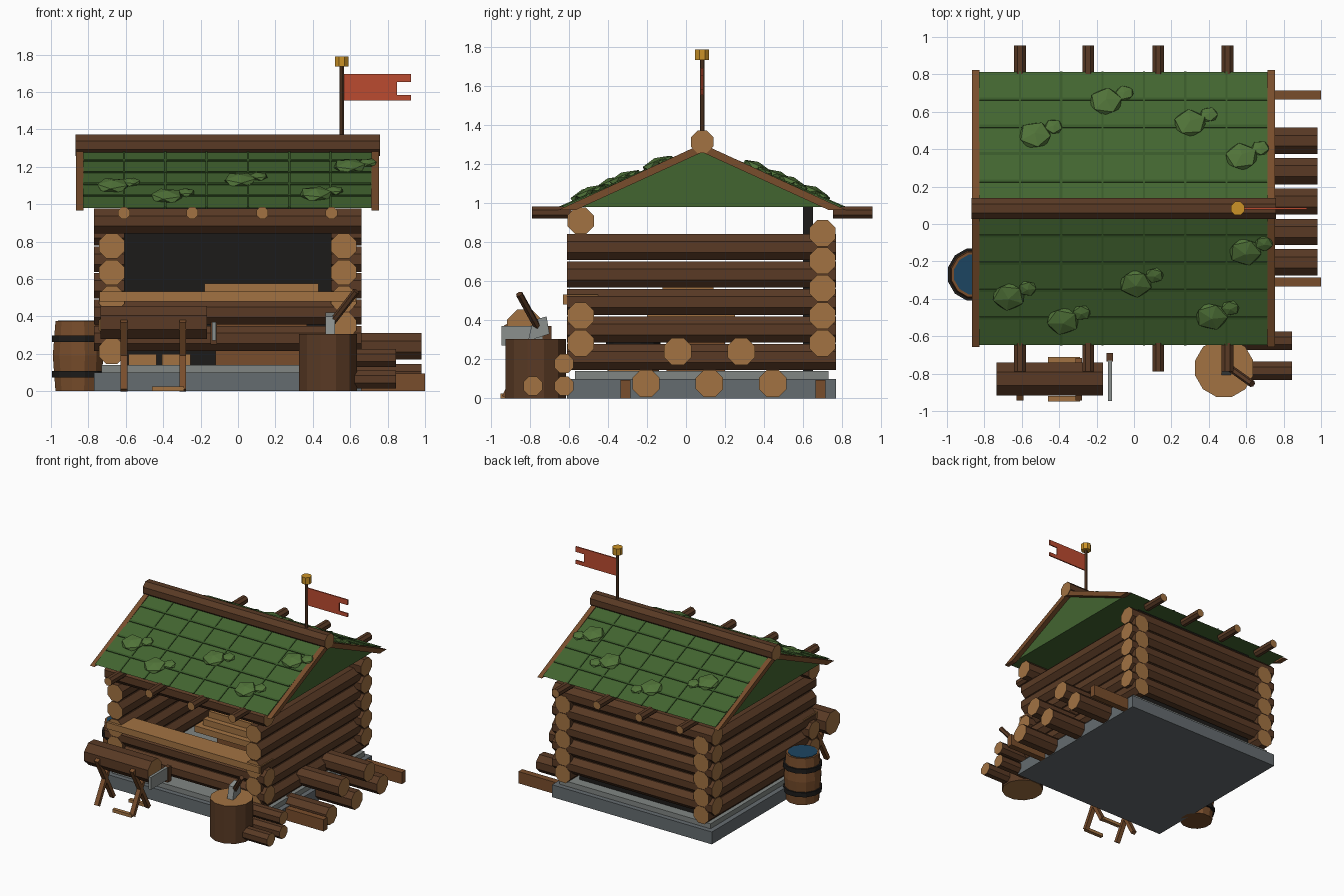
import bpy, bmesh, math, random
from mathutils import Vector, Matrix

if "Cube" in bpy.data.objects:
    bpy.data.objects.remove(bpy.data.objects["Cube"])

random.seed(4)
CX, CY = -0.055, 0.083      # cabin centre


def mat(name, r, g, b):
    m = bpy.data.materials.new(name)
    m.diffuse_color = (r, g, b, 1)
    m.use_nodes = True
    m.node_tree.nodes["Principled BSDF"].inputs["Base Color"].default_value = m.diffuse_color
    return m


BARK = mat("bark", 0.10, 0.042, 0.018)
WOOD = mat("cut_wood", 0.36, 0.17, 0.055)
PLANK = mat("plank", 0.19, 0.075, 0.025)
DARK = mat("dark", 0.012, 0.011, 0.01)
STONE = mat("stone", 0.13, 0.15, 0.16)
STONE2 = mat("light_stone", 0.22, 0.24, 0.23)
STEEL = mat("steel", 0.26, 0.28, 0.27)
GREEN = mat("roof_green", 0.055, 0.13, 0.03)
SEAM = mat("seam_green", 0.04, 0.10, 0.022)
MOSS = mat("moss", 0.08, 0.17, 0.04)
WATER = mat("water", 0.012, 0.06, 0.12)
GOLD = mat("gold", 0.6, 0.29, 0.02)
RED = mat("flag_red", 0.5, 0.07, 0.03)


def finish(name, bm, *mats):
    me = bpy.data.meshes.new(name)
    bmesh.ops.recalc_face_normals(bm, faces=bm.faces)
    bm.to_mesh(me)
    bm.free()
    for m in mats:
        me.materials.append(m)
    ob = bpy.data.objects.new(name, me)
    bpy.context.collection.objects.link(ob)
    return ob


def log(name, a, b, r, n=8, side=BARK, cap=WOOD, r2=None):
    a, b = Vector(a), Vector(b)
    d = b - a
    bm = bmesh.new()
    m = Matrix.Translation((a + b) / 2) @ d.to_track_quat('Z', 'Y').to_matrix().to_4x4() @ Matrix.Rotation(math.pi / n, 4, 'Z')
    bmesh.ops.create_cone(bm, cap_ends=True, segments=n, radius1=r, radius2=r2 or r, depth=d.length, matrix=m)
    for f in bm.faces:
        f.material_index = int(len(f.verts) == n)
    return finish(name, bm, side, cap)


def box(name, x, y, z, m, rx=0):
    """Box from (min, max) pairs, turned about its own x axis."""
    c = Vector((sum(x) / 2, sum(y) / 2, sum(z) / 2))
    s = (x[1] - x[0], y[1] - y[0], z[1] - z[0], 1)
    bm = bmesh.new()
    bmesh.ops.create_cube(bm, size=1, matrix=Matrix.Translation(c) @ Matrix.Rotation(rx, 4, 'X') @ Matrix.Diagonal(s))
    return finish(name, bm, m)


def extrude(name, pts, step, m):
    bm = bmesh.new()
    f = bm.faces.new([bm.verts.new(p) for p in pts])
    g = bmesh.ops.extrude_face_region(bm, geom=[f])["geom"]
    bmesh.ops.translate(bm, vec=step, verts=[v for v in g if isinstance(v, bmesh.types.BMVert)])
    return finish(name, bm, m)


# stone foundation
box("foundation", (-0.77, 0.66), (-0.61, 0.77), (0, 0.1), STONE)
box("floor_slab", (-0.73, 0.62), (-0.57, 0.73), (0.1, 0.14), STONE2)

# log walls, notched at the corners
for i in range(5):
    z = 0.212 + 0.141 * i
    for x in (-0.675, 0.565):
        log(f"side_wall_log_{i}", (x, -0.61, z), (x, 0.77, z), 0.073)
    log(f"back_wall_log_{i}", (-0.77, 0.70, z + 0.07), (0.66, 0.70, z + 0.07), 0.073)
    if i < 2:
        log(f"front_wall_log_{i}", (-0.77, -0.54, z + 0.07), (0.66, -0.54, z + 0.07), 0.073)
log("front_top_beam", (-0.77, -0.54, 0.91), (0.66, -0.54, 0.91), 0.073)
box("back_lining", (-0.61, 0.50), (0.60, 0.65), (0.14, 0.98), DARK)

# counter and the planks stacked inside
box("counter", (-0.74, 0.63), (-0.63, -0.45), (0.48, 0.532), WOOD)
box("plank_trestle", (-0.12, 0.37), (-0.1, 0.2), (0.14, 0.42), PLANK)
for i, (x0, x1, y0, y1) in enumerate([(-0.25, 0.40, -0.20, 0.25), (-0.20, 0.36, -0.16, 0.20), (-0.18, 0.43, -0.12, 0.14)]):
    box(f"stacked_plank_{i}", (x0, x1), (y0, y1), (0.42 + i * 0.053, 0.47 + i * 0.053), WOOD)
for x in (-0.51, -0.33):
    box("floor_offcut", (x - 0.075, x + 0.075), (-0.4, -0.2), (0.14, 0.2), WOOD)

# roof block, bargeboards and ridge
H, RUN, RISE = 0.98, 0.73, 0.315
extrude("roof", [(-0.83, CY - RUN, H), (-0.83, CY, H + RISE), (-0.83, CY + RUN, H)], (1.545, 0, 0), GREEN)
for x in (-0.865, 0.715):
    prof = [(-0.74, 0.965), (0, 1.305), (0.74, 0.965), (0.65, 0.965), (0, 1.262), (-0.65, 0.965)]
    extrude("bargeboard", [(x, CY + y, z) for y, z in prof], (0.04, 0, 0), PLANK)
log("ridge_log", (-0.87, CY, 1.315), (0.76, CY, 1.315), 0.062)
ang = math.atan2(RISE, RUN)
L = math.hypot(RUN, RISE)
for s in (-1, 1):
    for i in range(1, 5):
        y, z = CY + s * RUN * i / 5, H + RISE * (1 - i / 5)
        box("roof_row_seam", (-0.825, 0.71), (y - 0.008, y + 0.008), (z - 0.006, z + 0.006), SEAM, -s * ang)
    for i in range(1, 7):
        x, y, z = -0.83 + 0.2207 * i, CY + s * RUN / 2, H + RISE / 2
        box("roof_column_seam", (x - 0.006, x + 0.006), (y - L / 2, y + L / 2), (z - 0.005, z + 0.005), SEAM, -s * ang)
for x in (-0.61, -0.245, 0.13, 0.50):
    for s in (-1, 1):
        log("rafter_end", (x, CY + s * 0.67, 0.953), (x, CY + s * 0.872, 0.953), 0.034)


# moss clumps lying on the slopes
def moss(x, y, r):
    s = 1 if y > CY else -1
    z = H + RISE * (1 - abs(y - CY) / RUN) + 0.008
    bm = bmesh.new()
    bmesh.ops.create_icosphere(bm, subdivisions=1, radius=1, matrix=Matrix.Translation((x, y, z)) @ Matrix.Rotation(-s * ang, 4, 'X')
                               @ Matrix.Diagonal((r, r * 0.88, r * 0.33, 1)) @ Matrix.Rotation(random.random() * 6, 4, 'Z'))
    finish("moss", bm, MOSS)


for x, y in [(-0.15, 0.655), (-0.53, 0.475), (0.30, 0.54), (0.575, 0.36), (-0.67, -0.39),
             (-0.38, -0.52), (0.01, -0.32), (0.415, -0.495), (0.595, -0.15)]:
    moss(x, y, 0.095)
    moss(x + 0.1, y + 0.045, 0.053)

# flag
log("flag_pole", (0.555, CY, 1.3), (0.555, CY, 1.75), 0.013)
log("flag_finial", (0.555, CY, 1.735), (0.555, CY, 1.79), 0.039, 8, GOLD, GOLD)
flag = [(0.56, 1.555), (0.925, 1.555), (0.925, 1.585), (0.85, 1.585), (0.85, 1.652), (0.925, 1.652), (0.925, 1.695), (0.56, 1.695)]
extrude("flag", [(x, CY - 0.005, z) for x, z in flag], (0, 0.01, 0), RED)

# water barrel
bx, by = -0.855, -0.27
log("barrel_lower", (bx, by, 0), (bx, by, 0.19), 0.125, 12, PLANK, PLANK, 0.14)
log("barrel_upper", (bx, by, 0.19), (bx, by, 0.375), 0.14, 12, PLANK, PLANK, 0.125)
for z in (0.09, 0.28):
    log("barrel_band", (bx, by, z - 0.018), (bx, by, z + 0.018), 0.145, 12, DARK, DARK)
log("barrel_water", (bx, by, 0.35), (bx, by, 0.379), 0.11, 12, WATER, WATER)

# chopping stump with axe
log("stump", (0.482, -0.77, 0), (0.482, -0.77, 0.305), 0.16, 12)
head = [(-0.81, 0.295), (-0.70, 0.33), (-0.715, 0.42), (-0.785, 0.40)]
extrude("axe_head", [(0.468, y, z) for y, z in head], (0.05, 0, 0), STEEL)
log("axe_handle", (0.485, -0.75, 0.345), (0.632, -0.855, 0.535), 0.019, 6, BARK, BARK)

# small logs beside the stump
for y, z in [(-0.785, 0.063), (-0.625, 0.063), (-0.625, 0.178)]:
    log("small_log", (0.40, y, z), (0.845, y, z), 0.053)

# log pile on the right, between two bearers
for y in (-0.31, 0.69):
    box("pile_bearer", (0.56, 1.0), (y - 0.025, y + 0.025), (0, 0.095), PLANK)
for i in range(5):
    y, z = -0.205 + 0.1625 * i, 0.24 if i % 2 else 0.076
    log(f"pile_log_{i}", (0.60, y, z), (0.98, y, z), 0.076)

# sawhorse with log
log("sawn_log", (-0.735, -0.828, 0.367), (-0.165, -0.828, 0.367), 0.096)
for x in (-0.61, -0.295):
    for s in (-1, 1):
        box("sawhorse_leg", (x - 0.018, x + 0.018), (-0.845, -0.815), (-0.02, 0.40), PLANK, s * 0.5)
for y in (-0.935, -0.725):
    box("ground_offcut", (-0.46, -0.29), (y - 0.015, y + 0.015), (0, 0.025), WOOD)

# hand saw resting beside the log
box("saw_blade", (-0.14, -0.118), (-0.945, -0.73), (0.27, 0.37), STEEL)
box("saw_handle", (-0.148, -0.112), (-0.735, -0.69), (0.25, 0.37), BARK)
